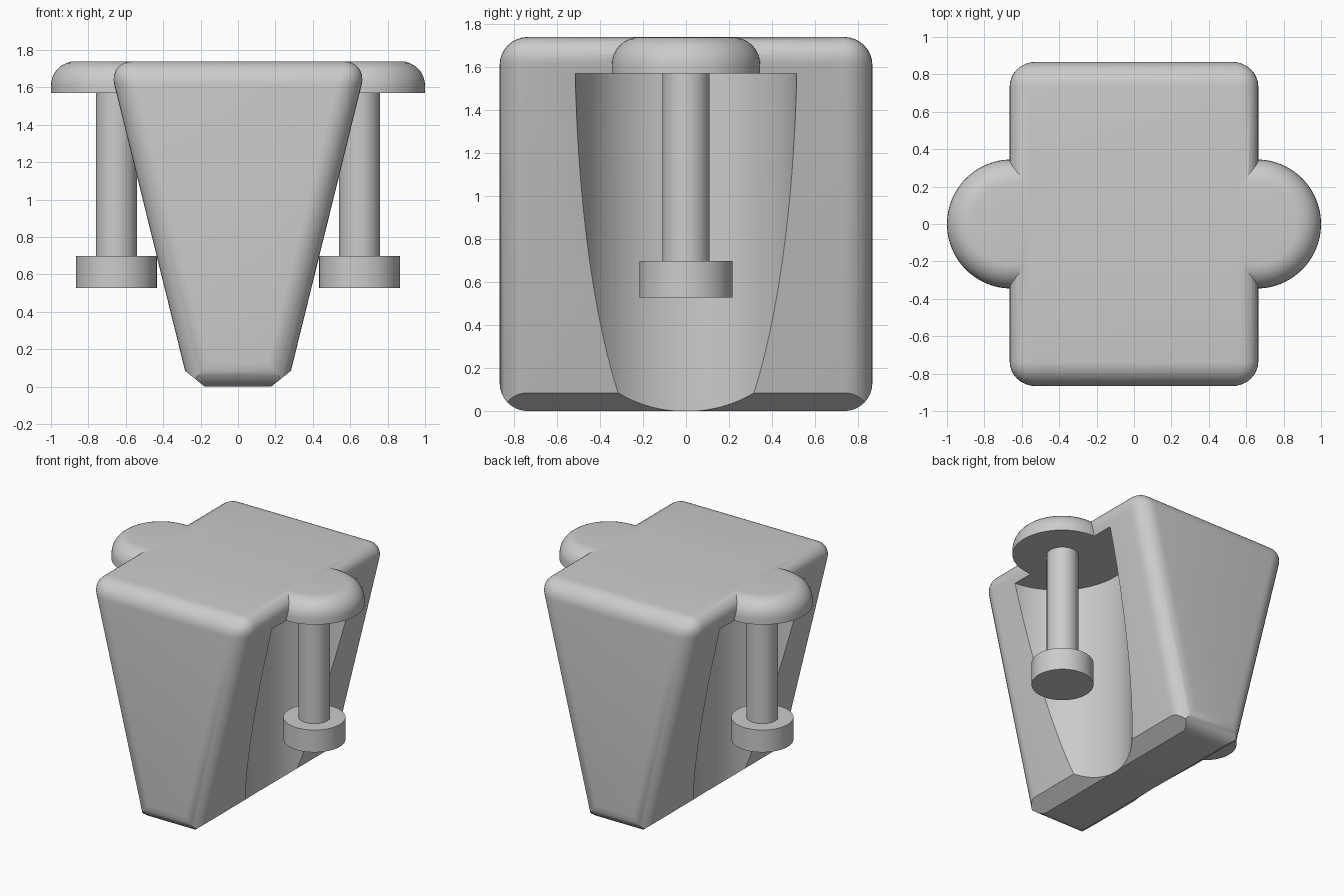
import bpy, bmesh, math
from mathutils import Vector

if "Cube" in bpy.data.objects:
    bpy.data.objects.remove(bpy.data.objects["Cube"])

metal = bpy.data.materials.new("plain grey")
metal.diffuse_color = (0.6, 0.6, 0.6, 1)
metal.use_nodes = True
metal.node_tree.nodes["Principled BSDF"].inputs["Base Color"].default_value = metal.diffuse_color

TOP, CAP_Z, ROUND = 1.74, 1.57, 0.13


def new_object(name, bm):
    bmesh.ops.recalc_face_normals(bm, faces=bm.faces[:])
    mesh = bpy.data.meshes.new(name)
    bm.to_mesh(mesh)
    bm.free()
    mesh.materials.append(metal)
    obj = bpy.data.objects.new(name, mesh)
    bpy.context.collection.objects.link(obj)
    return obj


def activate(obj):
    bpy.ops.object.select_all(action='DESELECT')
    obj.select_set(True)
    bpy.context.view_layer.objects.active = obj


def smooth(obj):
    activate(obj)
    bpy.ops.object.shade_smooth_by_angle(angle=math.radians(30))


def cylinder(name, x, radius, z0, z1, sides=64, rounding=0):
    bm = bmesh.new()
    bmesh.ops.create_cone(bm, cap_ends=True, segments=sides, radius1=radius,
                          radius2=radius, depth=z1 - z0)
    bmesh.ops.translate(bm, verts=bm.verts[:], vec=(x, 0, (z0 + z1) / 2))
    if rounding:
        rim = [e for e in bm.edges if all(v.co.z > z1 - 1e-4 for v in e.verts)]
        bmesh.ops.bevel(bm, geom=rim, offset=rounding, segments=8, profile=0.5,
                        affect='EDGES', clamp_overlap=True)
    return new_object(name, bm)


def combine(target, other, operation):
    mod = target.modifiers.new(operation, 'BOOLEAN')
    mod.operation = operation
    mod.solver = 'EXACT'
    mod.object = other
    activate(target)
    bpy.ops.object.modifier_apply(modifier=mod.name)
    bpy.data.objects.remove(other)


# Tapered block: trapezoid profile extruded front to back
bm = bmesh.new()
profile = [(-0.262, 0), (0.262, 0), (0.692, TOP), (-0.692, TOP)]
face = bm.faces.new([bm.verts.new((x, -0.867, z)) for x, z in profile])
ext = bmesh.ops.extrude_face_region(bm, geom=[face])
bmesh.ops.translate(bm, vec=(0, 1.734, 0),
                    verts=[g for g in ext["geom"] if isinstance(g, bmesh.types.BMVert)])
bmesh.ops.recalc_face_normals(bm, faces=bm.faces[:])

# Round every edge except the two long bottom ones
edges = [e for e in bm.edges
         if not (all(v.co.z < 0.01 for v in e.verts)
                 and abs(e.verts[0].co.y - e.verts[1].co.y) > 1)]
bmesh.ops.bevel(bm, geom=edges, offset=ROUND, segments=8, profile=0.5,
                affect='EDGES', clamp_overlap=True)

# Flat chamfers along the bottom
for side in (-1, 1):
    cut = bmesh.ops.bisect_plane(bm, geom=bm.verts[:] + bm.edges[:] + bm.faces[:],
                                 plane_co=Vector((side * 0.177, 0, 0)),
                                 plane_no=Vector((side * 0.085, 0, -0.106)),
                                 clear_outer=True)
    rim = [g for g in cut["geom_cut"] if isinstance(g, bmesh.types.BMEdge)]
    bmesh.ops.holes_fill(bm, edges=rim, sides=0)
body = new_object("body", bm)

for side, label in ((-1, "left"), (1, "right")):
    # Round groove in the flank, then the overhanging cap above it
    combine(body, cylinder("groove_cutter", side * 0.692, 0.517, -0.2, CAP_Z, 96),
            'DIFFERENCE')
    combine(body, cylinder("cap", side * 0.655, 0.345, CAP_Z, TOP, 96, ROUND), 'UNION')
    # Hanging pin with its foot
    smooth(cylinder(label + "_pin", side * 0.65, 0.11, 0.69, CAP_Z + 0.02))
    smooth(cylinder(label + "_foot", side * 0.65, 0.216, 0.527, 0.698))
smooth(body)
